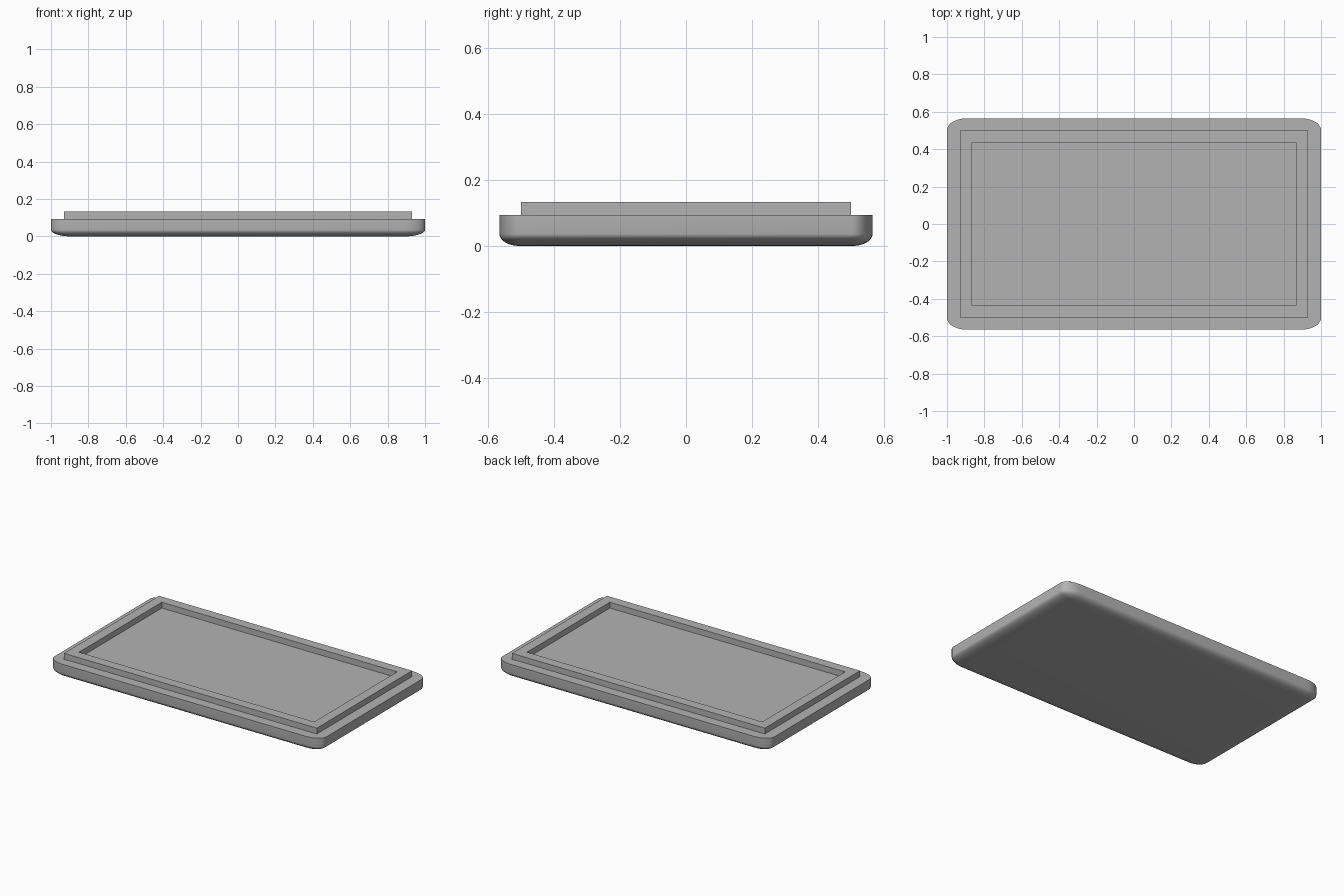
import bpy
import bmesh
from mathutils import Vector

old = bpy.data.objects.get("Cube")
if old:
    bpy.data.objects.remove(old, do_unlink=True)

HALF_X, HALF_Y = 1.0, 0.565
BASE_TOP, RIM_TOP = 0.094, 0.133

grey = bpy.data.materials.new("plain_grey")
grey.use_nodes = True
colour = (0.45, 0.45, 0.45, 1)
grey.diffuse_color = colour
grey.node_tree.nodes["Principled BSDF"].inputs["Base Color"].default_value = colour


def add_object(name, bm):
    bmesh.ops.recalc_face_normals(bm, faces=bm.faces)
    mesh = bpy.data.meshes.new(name)
    bm.to_mesh(mesh)
    bm.free()
    mesh.materials.append(grey)
    obj = bpy.data.objects.new(name, mesh)
    bpy.context.collection.objects.link(obj)
    return obj


# Base slab: rounded below and at the corners, with the rounding stretched by the scale
Z_SCALE = 0.33
bm = bmesh.new()
bmesh.ops.create_cube(bm, size=2)
for v in bm.verts:
    v.co.z = BASE_TOP / Z_SCALE if v.co.z > 0 else 0
top_edges = {e for e in bm.edges if all(v.co.z > 0 for v in e.verts)}
bmesh.ops.bevel(bm, geom=[e for e in bm.edges if e not in top_edges],
                offset=0.11, segments=10, profile=0.5, affect='EDGES')
bmesh.ops.scale(bm, vec=Vector((HALF_X, HALF_Y, Z_SCALE)), verts=bm.verts)
base = add_object("lid_base", bm)
bpy.context.view_layer.objects.active = base
base.select_set(True)
bpy.ops.object.shade_smooth_by_angle(angle=0.6)

# Raised rectangular rim: an open frame standing on the base
bm = bmesh.new()


def ring(x, y, z):
    return [bm.verts.new((sx * x, sy * y, z))
            for sx, sy in ((-1, -1), (1, -1), (1, 1), (-1, 1))]


rings = [ring(0.93, 0.5, BASE_TOP), ring(0.93, 0.5, RIM_TOP),
         ring(0.865, 0.435, RIM_TOP), ring(0.865, 0.435, BASE_TOP)]
for a, b in zip(rings, rings[1:] + rings[:1]):
    for i in range(4):
        j = (i + 1) % 4
        bm.faces.new((a[i], a[j], b[j], b[i]))
add_object("lid_rim", bm)
